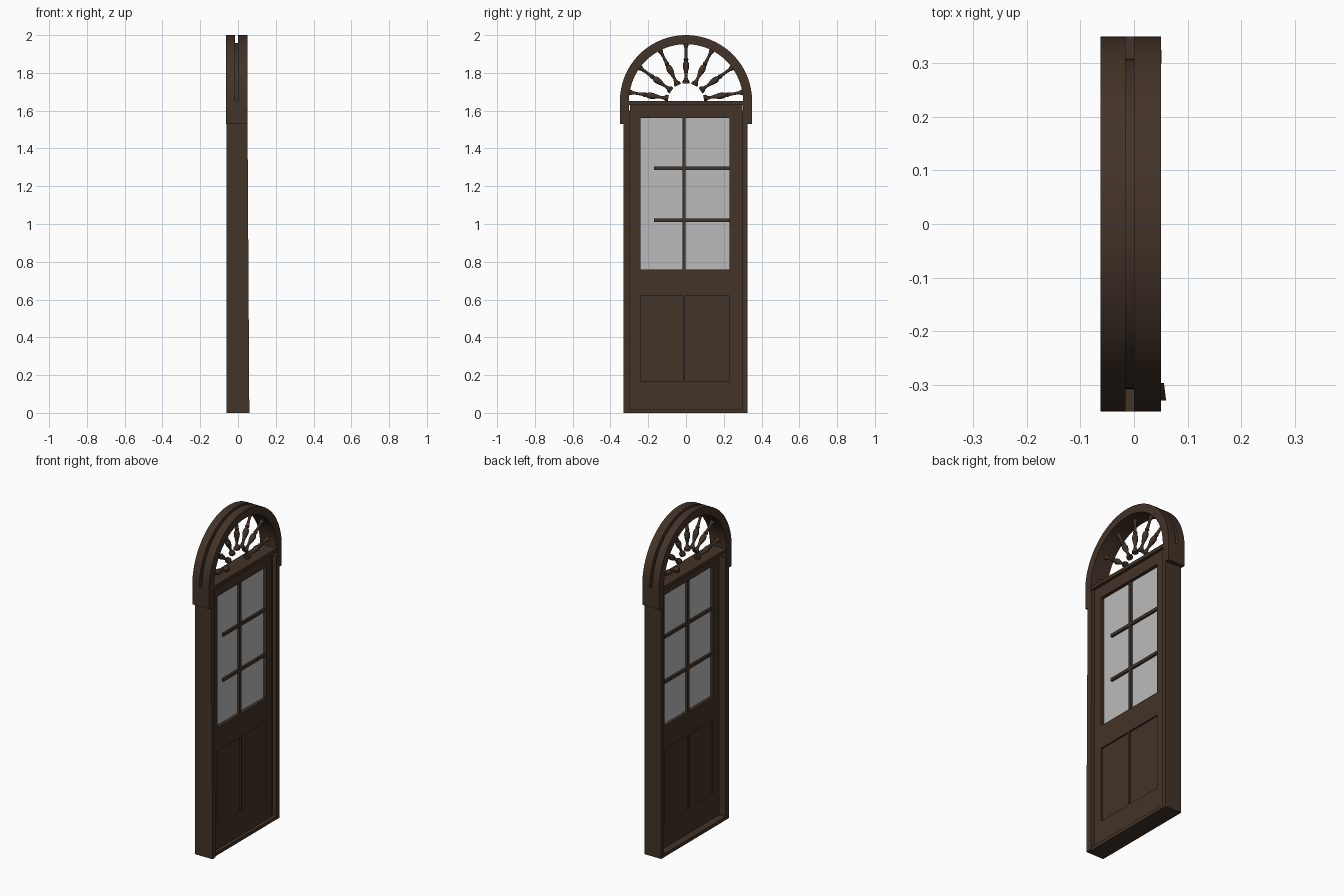
import bpy, bmesh, math
from mathutils import Matrix, Vector

if "Cube" in bpy.data.objects:
    bpy.data.objects.remove(bpy.data.objects["Cube"])


def material(name, rgb):
    m = bpy.data.materials.new(name)
    m.diffuse_color = (*rgb, 1)
    m.use_nodes = True
    m.node_tree.nodes["Principled BSDF"].inputs["Base Color"].default_value = m.diffuse_color
    return m


WOOD = material("dark brown wood", (0.055, 0.033, 0.021))
GLASS = material("grey glass", (0.50, 0.50, 0.50))
SPRING = 1.65  # height where the arch begins


def finish(name, bm, mat, smooth=False):
    bmesh.ops.recalc_face_normals(bm, faces=bm.faces)
    me = bpy.data.meshes.new(name)
    bm.to_mesh(me)
    bm.free()
    ob = bpy.data.objects.new(name, me)
    bpy.context.collection.objects.link(ob)
    me.materials.append(mat)
    if smooth:
        bpy.ops.object.select_all(action='DESELECT')
        ob.select_set(True)
        bpy.context.view_layer.objects.active = ob
        bpy.ops.object.shade_smooth_by_angle(angle=math.radians(35))
    return ob


def box(name, x, y, z, mat=WOOD):
    bm = bmesh.new()
    bmesh.ops.create_cube(bm, size=1)
    for v in bm.verts:
        v.co = Vector([(a + b) / 2 + c * (b - a) for c, (a, b) in zip(v.co, (x, y, z))])
    return finish(name, bm, mat)


def arch(name, x0, x1, r_in, r_out, foot=None, segs=48):
    """Semicircular band, optionally with straight legs down to foot."""
    dirs = [(math.cos(math.pi * i / segs), SPRING, math.sin(math.pi * i / segs))
            for i in range(segs + 1)]
    if foot is not None:
        dirs = [(1, foot, 0)] + dirs + [(-1, foot, 0)]
    bm = bmesh.new()
    rings = [[bm.verts.new((x, r * c, h + r * s))
              for x, r in ((x0, r_in), (x1, r_in), (x1, r_out), (x0, r_out))]
             for c, h, s in dirs]
    for a, b in zip(rings, rings[1:]):
        for k in range(4):
            bm.faces.new((a[k], a[(k + 1) % 4], b[(k + 1) % 4], b[k]))
    bm.faces.new(rings[0])
    bm.faces.new(rings[-1])
    return finish(name, bm, WOOD, True)


# Arched top: two thick bands with a groove between them
arch("arch_front_band", 0.0, 0.05, 0.302, 0.35, 1.53)
arch("arch_back_band", -0.063, -0.016, 0.302, 0.35, 1.53)
arch("arch_groove_band", -0.016, 0.0, 0.302, 0.308)
for s, side in ((-1, "left"), (1, "right")):
    box("arch_foot_" + side, (-0.016, 0), sorted((s * 0.302, s * 0.35)), (1.53, SPRING))

# Turned spindles of the fan light
profile = [(0.095, 0.0), (0.095, 0.018), (0.107, 0.018), (0.118, 0.010), (0.135, 0.007),
           (0.155, 0.010), (0.172, 0.015), (0.190, 0.017), (0.205, 0.014), (0.213, 0.009),
           (0.222, 0.013), (0.230, 0.009), (0.260, 0.007), (0.285, 0.009),
           (0.296, 0.014), (0.305, 0.014), (0.305, 0.0)]
for i in range(7):
    a = math.radians(9 + 27 * i)
    bm = bmesh.new()
    verts = [bm.verts.new((r, 0, d)) for d, r in profile]
    edges = [bm.edges.new(p) for p in zip(verts, verts[1:])]
    bmesh.ops.spin(bm, geom=verts + edges, cent=(0, 0, 0), axis=(0, 0, 1),
                   angle=2 * math.pi, steps=12)
    bmesh.ops.remove_doubles(bm, verts=bm.verts, dist=1e-5)
    bm.transform(Matrix.Translation((-0.008, 0, SPRING)) @
                 Matrix.Rotation(a - math.pi / 2, 4, 'X'))
    finish("fan_spindle_%d" % (i + 1), bm, WOOD, True)

# Frame: jambs, head and sill; the left jamb leans slightly forward at its foot
left = box("jamb_left", (-0.06, 0.05), (-0.33, -0.297), (0, 1.6))
for v in left.data.vertices:
    if v.co.z < 0.1 and v.co.x > 0:
        v.co.x = 0.06 if v.co.y < -0.31 else 0.056
box("jamb_right", (-0.06, 0.051), (0.30, 0.325), (0, 1.6))
box("frame_head", (-0.06, 0.048), (-0.302, 0.302), (1.63, SPRING))
box("sill", (-0.06, 0.05), (-0.297, 0.30), (0, 0.02))
box("door_stop", (-0.02, 0.024), (0.28, 0.30), (0.02, 1.63))

# Door leaf: stiles and rails
DX = (-0.015, 0.03)
Y0, Y1 = -0.24, 0.23
box("stile_left", DX, (-0.297, Y0), (0.02, 1.63))
box("stile_right", DX, (Y1, 0.28), (0.02, 1.63))
for name, z in (("bottom", (0.02, 0.165)), ("middle", (0.62, 0.76)), ("top", (1.56, 1.63))):
    box("rail_" + name, DX, (Y0, Y1), z)

# Lower panels, recessed on both faces
box("panel_mullion", DX, (-0.016, -0.004), (0.165, 0.62))
box("lower_panels", (-0.006, 0.020), (Y0, Y1), (0.165, 0.62))

# Glass and glazing bars
box("glass", (0.004, 0.010), (Y0, Y1), (0.76, 1.56), GLASS)
box("glazing_bar_upright", (-0.01, 0.024), (-0.018, -0.002), (0.76, 1.56))
for n, z in enumerate((1.02, 1.295)):
    span = (z - 0.009, z + 0.009)
    box("glazing_bar_front_%d" % n, (0.010, 0.022), (-0.17, Y1), span)
    box("glazing_bar_back_%d" % n, (-0.008, 0.004), (Y0, Y1), span)
